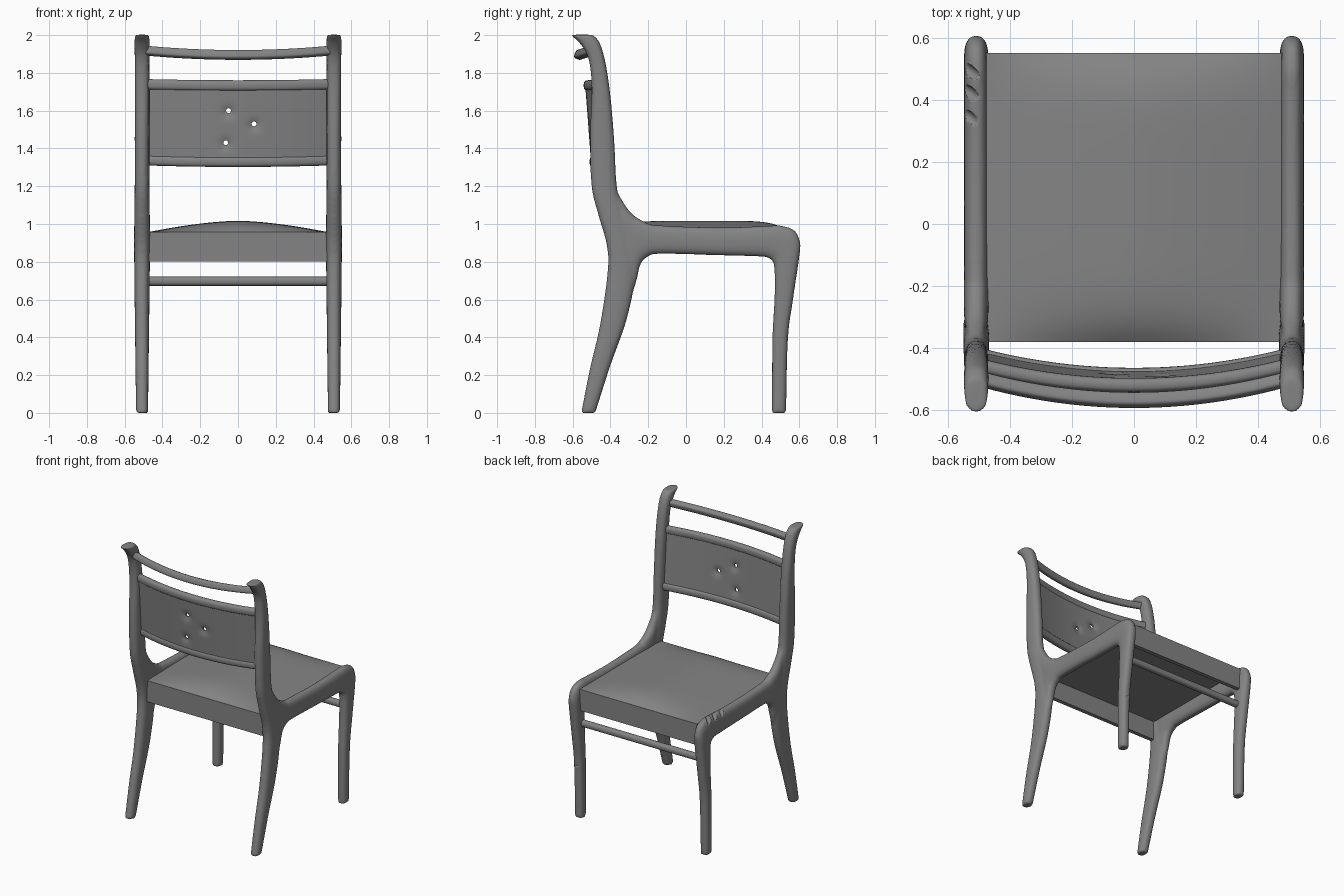
import bpy, math

if "Cube" in bpy.data.objects:
    bpy.data.objects.remove(bpy.data.objects["Cube"])

DARK = bpy.data.materials.new("dark_grey")
DARK.diffuse_color = (.23, .23, .23, 1)
DARK.use_nodes = True
DARK.node_tree.nodes["Principled BSDF"].inputs["Base Color"].default_value = DARK.diffuse_color


def finish(ob, angle=40):
    bpy.ops.object.select_all(action='DESELECT')
    ob.select_set(True)
    bpy.context.view_layer.objects.active = ob
    bpy.ops.object.shade_smooth_by_angle(angle=math.radians(angle))
    if not ob.data.materials:
        ob.data.materials.append(DARK)
    return ob


def mesh_object(name, verts, faces):
    me = bpy.data.meshes.new(name)
    me.from_pydata(verts, [], faces)
    ob = bpy.data.objects.new(name, me)
    bpy.context.collection.objects.link(ob)
    bpy.ops.object.select_all(action='DESELECT')
    ob.select_set(True)
    bpy.context.view_layer.objects.active = ob
    bpy.ops.object.mode_set(mode='EDIT')
    bpy.ops.mesh.select_all(action='SELECT')
    bpy.ops.mesh.normals_make_consistent(inside=False)
    bpy.ops.object.mode_set(mode='OBJECT')
    return ob


def skin(rings, start=0):
    """Faces of a closed loft through equal-length rings."""
    n, m = len(rings[0]), len(rings)
    verts = [v for r in rings for v in r]
    faces = [(start + i*n + j, start + i*n + (j+1) % n, start + (i+1)*n + (j+1) % n, start + (i+1)*n + j)
             for i in range(m-1) for j in range(n)]
    faces += [tuple(start + j for j in range(n)), tuple(start + (m-1)*n + j for j in range(n))]
    return verts, faces


def superellipse(n, power):
    out = []
    for k in range(n):
        a = 2*math.pi*k/n
        c, s = math.cos(a), math.sin(a)
        out.append((math.copysign(abs(c)**(2/power), c), math.copysign(abs(s)**(2/power), s)))
    return out


def smooth_stations(st, steps=6):
    """Catmull-Rom through (y1, z1, y2, z2, half_width) stations."""
    p = [st[0]] + st + [st[-1]]
    out = []
    for i in range(1, len(p)-2):
        for k in range(steps):
            t = k/steps
            out.append([0.5*(2*b + (c-a)*t + (2*a-5*b+4*c-d)*t*t + (3*b-a-3*c+d)*t**3)
                        for a, b, c, d in zip(p[i-1], p[i], p[i+1], p[i+2])])
    return out + [list(st[-1])]


def limb(stations, x0, start):
    rings = []
    for y1, z1, y2, z2, w in smooth_stations(stations):
        cy, cz, dy, dz = (y1+y2)/2, (z1+z2)/2, (y2-y1)/2, (z2-z1)/2
        rings.append([(x0 + w*s, cy + dy*c, cz + dz*c) for c, s in superellipse(24, 2.5)])
    return skin(rings, start)


# Side frames: back post with rear leg, and seat rail with front leg
POST = [(-.612, 2.002, -.495, 2.002, .038), (-.557, 1.95, -.457, 1.96, .040), (-.515, 1.87, -.425, 1.85, .039),
        (-.50, 1.72, -.40, 1.68, .039), (-.508, 1.45, -.38, 1.45, .039), (-.50, 1.2, -.366, 1.2, .039),
        (-.465, 1.05, -.335, 1.08, .041), (-.42, .89, -.29, .90, .042), (-.415, .75, -.270, .72, .041),
        (-.455, .47, -.315, .49, .038), (-.51, .23, -.40, .25, .035), (-.555, 0, -.48, 0, .032)]
RAIL = [(-.385, 1.22, -.31, .55, .034), (-.346, 1.14, -.264, .69, .038), (-.293, 1.062, -.241, .785, .040),
        (-.22, 1.012, -.20, .828, .040), (-.14, .993, -.13, .842, .039), (.18, .982, .18, .834, .039),
        (.42, .99, .40, .827, .039), (.50, .992, .44, .818, .039), (.572, .968, .46, .80, .039),
        (.603, .91, .466, .775, .039), (.602, .84, .469, .72, .039), (.567, .6, .468, .6, .037),
        (.54, .39, .457, .38, .035), (.53, 0, .455, 0, .032)]


def side_frame(name, x0):
    v1, f1 = limb(POST, x0, 0)
    v2, f2 = limb(RAIL, x0, len(v1))
    ob = finish(mesh_object(name, v1 + v2, f1 + f2))
    rm = ob.modifiers.new("blend", 'REMESH')
    rm.mode, rm.voxel_size, rm.use_smooth_shade = 'VOXEL', 0.009, True
    sm = ob.modifiers.new("soften", 'SMOOTH')
    sm.factor, sm.iterations = 0.5, 6
    return ob


def cut(ob, cutter):
    m = ob.modifiers.new("cut", 'BOOLEAN')
    m.operation, m.object = 'DIFFERENCE', cutter
    cutter.hide_render = True
    cutter.hide_set(True)


def gouge(ob, loc, scale, rot):
    bpy.ops.mesh.primitive_uv_sphere_add(segments=24, ring_count=12, radius=1, location=loc, rotation=rot)
    c = bpy.context.object
    c.name, c.scale = "gouge_cutter", scale
    finish(c)
    cut(ob, c)


left = side_frame("left_side_frame", -.508)
right = side_frame("right_side_frame", .508)

# Three carved gouges on the left rail, a chip on the right front leg
for y in (.495, .425, .345):
    gouge(left, (-.535, y, .985), (.06, .02, .024), (0, math.radians(-30), math.radians(-35)))
gouge(right, (.515, .55, .38), (.05, .016, .012), (0, math.radians(20), 0))


# Bowed cross rails of the back
def bow(x):
    return 1 - (x/.48)**2


def bowed_rail(name, y, z, dy, dz, ry, rz, tilt=0, power=2.0, half=.49):
    ca, sa = math.cos(tilt), math.sin(tilt)
    rings = []
    for i in range(25):
        x = -half + 2*half*i/24
        rings.append([(x, y + dy*bow(x) + ca*ry*c - sa*rz*s, z + dz*bow(x) + sa*ry*c + ca*rz*s)
                      for c, s in superellipse(20, power)])
    return finish(mesh_object(name, *skin(rings)))


bowed_rail("top_rail", -.503, 1.917, -.064, -.022, .023, .024, math.radians(-20), 3.5)
bowed_rail("panel_upper_rail", -.459, 1.739, -.06, -.006, .023, .028, 0, 2.6)
bowed_rail("panel_lower_rail", -.427, 1.338, -.06, -.008, .024, .028, 0, 2.6)
bowed_rail("front_stretcher", .515, .697, 0, 0, .023, .024, 0, 2.4)

# Padded back panel, pinched around three holes
HOLES = [(-.05, 1.60), (.085, 1.53), (-.065, 1.43)]


def panel_ring(x):
    ring = []
    zs = [1.335 + .40*k/40 for k in range(41)]
    for side, order in ((-1, zs), (1, zs[::-1])):
        for z in order:
            dent = sum(math.exp(-((x-hx)**2 + (z-hz)**2)/.0010) for hx, hz in HOLES)
            t = .015 - .012*min(dent, 1)
            mid = -.428 - .03*(z-1.335)/.40 - .06*bow(x)
            ring.append((x, mid + side*t, z - .008*bow(x)))
    return ring


panel = finish(mesh_object("back_panel", *skin([panel_ring(-.468 + .936*i/90) for i in range(91)])))
for hx, hz in HOLES:
    bpy.ops.mesh.primitive_cylinder_add(vertices=16, radius=.013, depth=.3, location=(hx, -.5, hz),
                                        rotation=(math.pi/2, 0, 0))
    hole = bpy.context.object
    hole.name = "hole_cutter"
    hole.data.materials.append(DARK)
    cut(panel, hole)


# Crowned seat
def seat_ring(x):
    top, u = [], 1 - abs(x/.475)**1.6
    for k in range(41):
        v = -1 + 2*k/40
        top.append((x, .085 + .465*v, .957 + .06*u*(1 - v**6)))
    return top + [(x, .55, .94), (x, -.38, .94)]


finish(mesh_object("seat", *skin([seat_ring(-.475 + .95*i/40) for i in range(41)])))

# Aprons under the seat edges
for name, y in (("rear_apron", -.365), ("front_apron", .535)):
    bpy.ops.mesh.primitive_cube_add(size=1, location=(0, y, .8765))
    apron = bpy.context.object
    apron.name, apron.scale = name, (.96, .03, .149)
    apron.data.materials.append(DARK)
    bv = apron.modifiers.new("edge", 'BEVEL')
    bv.width, bv.segments = .003, 2
